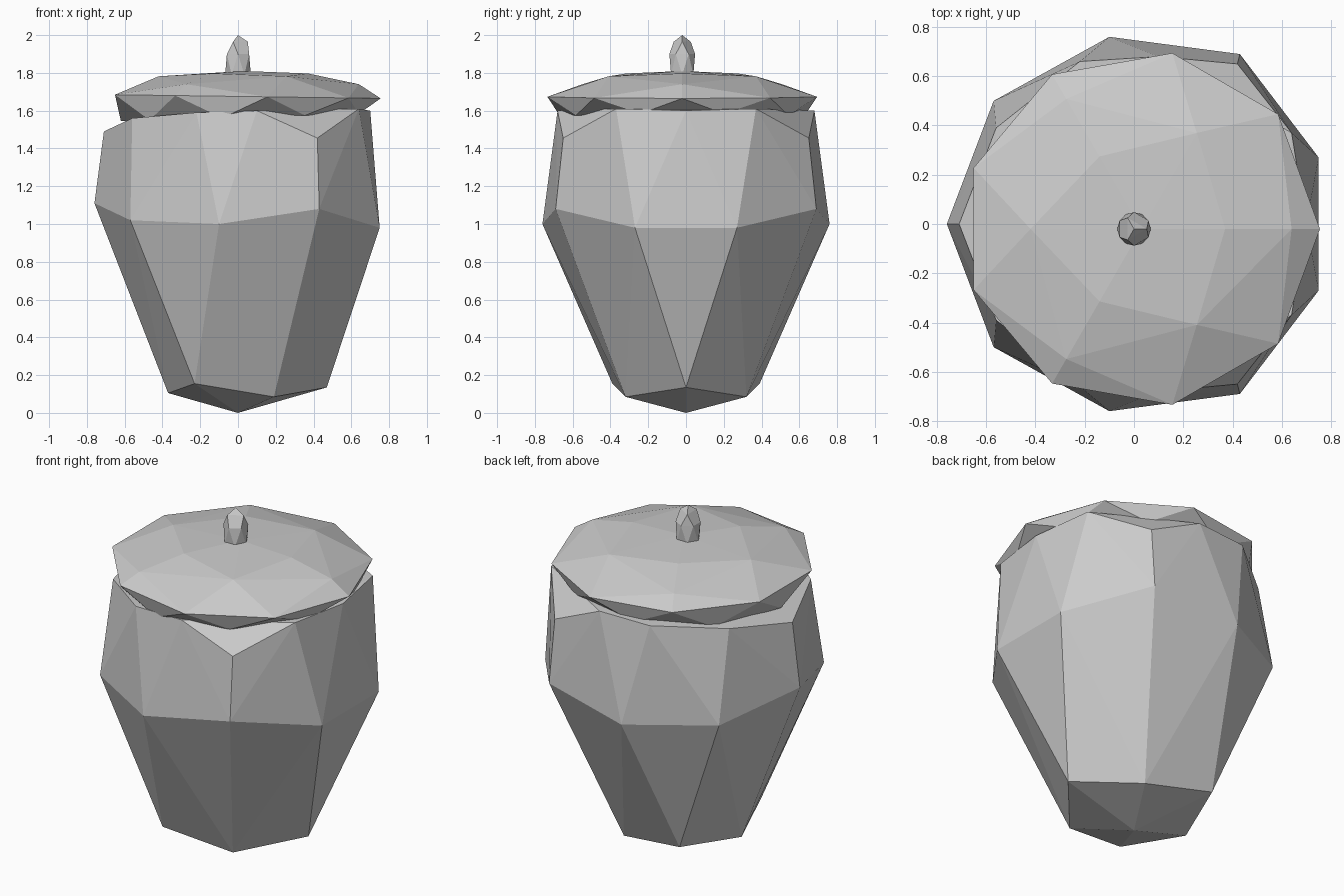
import bpy
import bmesh
from math import cos, sin, radians

cube = bpy.data.objects.get("Cube")
if cube:
    bpy.data.objects.remove(cube, do_unlink=True)

# One plain grey stoneware colour
stone = bpy.data.materials.new("grey_stoneware")
stone.use_nodes = True
grey = (0.6, 0.6, 0.6, 1)
stone.diffuse_color = grey
stone.node_tree.nodes["Principled BSDF"].inputs["Base Color"].default_value = grey


def mirrored(points):
    """Repeat each point on the other side of the y = 0 plane."""
    result = []
    for x, y, z in points:
        result.append((x, y, z))
        if y > 0:
            result.append((x, -y, z))
    return result


def ring(count, radius, z, start=0, centre=(0, 0), lift=0):
    """Regular ring of points; lift raises the +x side and lowers the -x side."""
    points = []
    for i in range(count):
        angle = radians(start + i * 360 / count)
        points.append((centre[0] + radius * cos(angle),
                       centre[1] + radius * sin(angle),
                       z + lift * cos(angle)))
    return points


def faceted_solid(name, points):
    """Wrap a set of corner points in flat facets."""
    bm = bmesh.new()
    for point in points:
        bm.verts.new(point)
    hull = bmesh.ops.convex_hull(bm, input=bm.verts[:])
    spare = [v for v in hull["geom_interior"] if isinstance(v, bmesh.types.BMVert)]
    bmesh.ops.delete(bm, geom=spare, context="VERTS")
    bmesh.ops.recalc_face_normals(bm, faces=bm.faces[:])
    mesh = bpy.data.meshes.new(name)
    bm.to_mesh(mesh)
    bm.free()
    mesh.materials.append(stone)
    obj = bpy.data.objects.new(name, mesh)
    bpy.context.collection.objects.link(obj)
    return obj


# Jar body: pointed foot, wide belly and shoulder, each an uneven ring
foot = [(0, 0, 0), (.47, 0, .135), (.19, .32, .085), (-.23, .39, .155), (-.37, 0, .105)]
belly = [(.75, .27, .98), (.43, .69, 1.08), (-.1, .76, 1), (-.57, .5, 1.02), (-.76, 0, 1.11)]
shoulder = [(.7, 0, 1.6), (.64, .37, 1.61), (.42, .65, 1.455), (.1, .68, 1.6),
            (-.22, .66, 1.59), (-.56, .39, 1.56), (-.71, 0, 1.49)]
faceted_solid("jar_body", mirrored(foot + belly + shoulder))

# Lid: nine-sided rim, tapered skirt below and a shallow dome above
middle = (.03, -.02)
lid = ring(9, .65, 1.565, 20, middle, .02)
lid += ring(9, .725, 1.675, 0, middle, -.01)
lid += ring(3, .61, 1.74, 0, middle)
lid += ring(3, .45, 1.782, 60, middle)
lid += ring(3, .34, 1.797, 0, middle)
lid += [(middle[0], middle[1], 1.81)]
faceted_solid("lid", lid)

# Knob: small blunt peg with a pointed tip
peg = (0, -.02)
knob = ring(6, .068, 1.79, 0, peg)
knob += ring(6, .068, 1.9, 30, peg)
knob += ring(3, .052, 1.965, 0, peg)
knob += [(peg[0], peg[1], 2)]
faceted_solid("lid_knob", knob)
